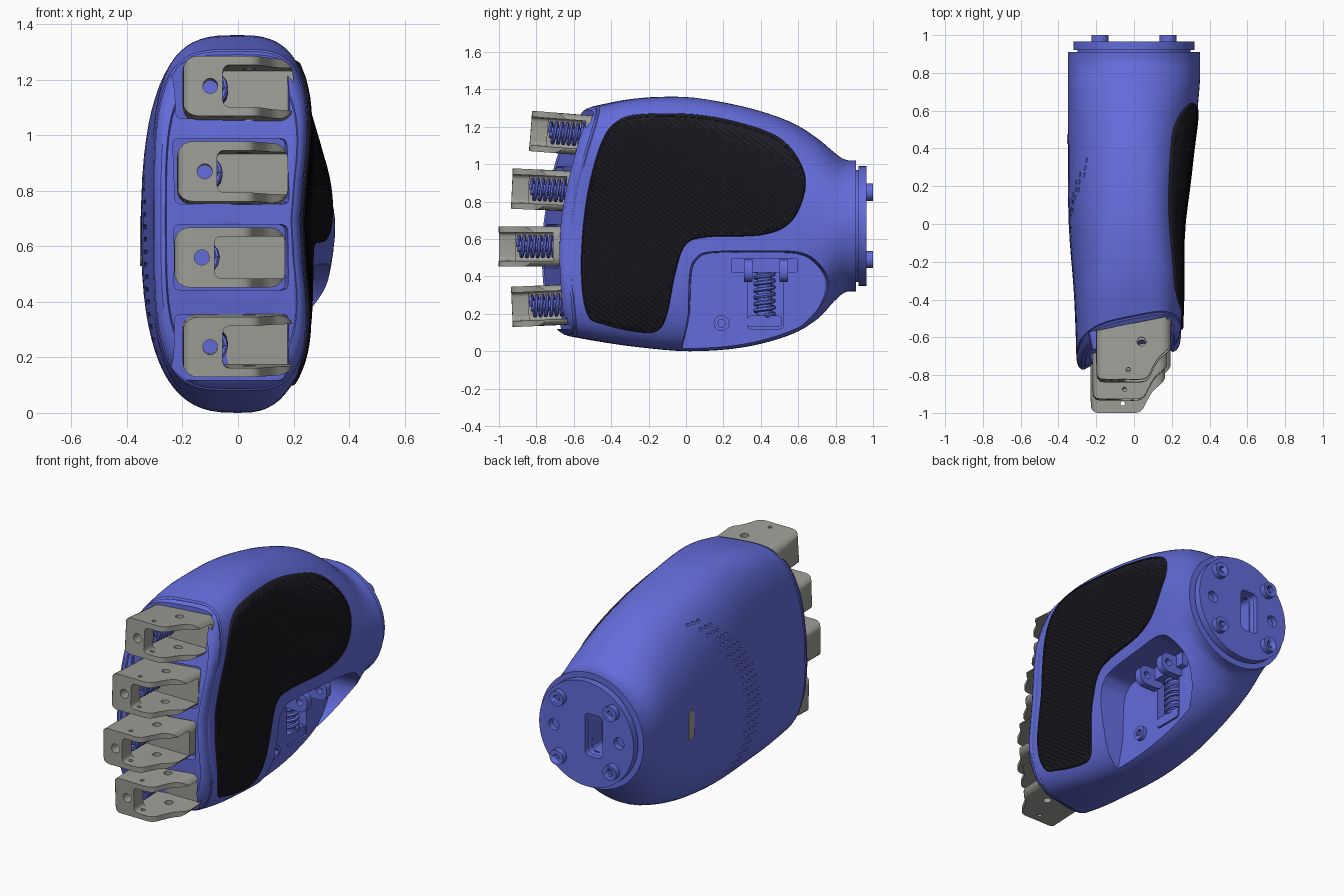
import bpy, bmesh, math
from mathutils import Vector, Matrix
from mathutils.bvhtree import BVHTree

if "Cube" in bpy.data.objects:
    bpy.data.objects.remove(bpy.data.objects["Cube"])

def material(name, rgb):
    m = bpy.data.materials.new(name)
    m.diffuse_color = (*rgb, 1)
    m.use_nodes = True
    m.node_tree.nodes["Principled BSDF"].inputs["Base Color"].default_value = m.diffuse_color
    return m

BLUE = material("blue shell", (0.125, 0.15, 0.70))
BLACK = material("black rubber", (0.013, 0.012, 0.018))
GREY = material("warm grey metal", (0.34, 0.34, 0.31))

def make(name, bm, mat, smooth=True):
    bmesh.ops.recalc_face_normals(bm, faces=bm.faces)
    me = bpy.data.meshes.new(name)
    bm.to_mesh(me)
    bm.free()
    ob = bpy.data.objects.new(name, me)
    bpy.context.collection.objects.link(ob)
    me.materials.append(mat)
    if smooth:
        shade(ob)
    return ob

def pick(ob):
    bpy.ops.object.select_all(action='DESELECT')
    ob.select_set(True)
    bpy.context.view_layer.objects.active = ob

def shade(ob):
    pick(ob)
    bpy.ops.object.shade_smooth_by_angle(angle=math.radians(35))

def boolean(ob, cutter, op='DIFFERENCE'):
    pick(ob)
    m = ob.modifiers.new("cut", 'BOOLEAN')
    m.solver, m.operation, m.object = 'EXACT', op, cutter
    bpy.ops.object.modifier_apply(modifier=m.name)
    bpy.data.objects.remove(cutter)

def place(axis, u, v, w):
    return {'x': (w, u, v), 'y': (u, w, v), 'z': (u, v, w)}[axis]

def add_prism(bm, pts, a, b, axis, grow=1.0):
    # grow scales the far end about the profile centre
    cu = sum(p[0] for p in pts) / len(pts)
    cv = sum(p[1] for p in pts) / len(pts)
    A = [bm.verts.new(place(axis, u, v, a)) for u, v in pts]
    B = [bm.verts.new(place(axis, cu + (u - cu) * grow, cv + (v - cv) * grow, b)) for u, v in pts]
    n = len(pts)
    bm.faces.new(A)
    bm.faces.new(B[::-1])
    for i in range(n):
        bm.faces.new((A[i], B[i], B[(i + 1) % n], A[(i + 1) % n]))

def prism(name, pts, a, b, axis, mat=BLUE, grow=1.0, smooth=True):
    bm = bmesh.new()
    add_prism(bm, pts, a, b, axis, grow)
    return make(name, bm, mat, smooth)

def circle(u, v, r, n=24):
    return [(u + r * math.cos(2 * math.pi * i / n), v + r * math.sin(2 * math.pi * i / n)) for i in range(n)]

def rrect(u0, u1, v0, v1, r, n=5):
    out = []
    for k, (cu, cv) in enumerate(((u1 - r, v1 - r), (u0 + r, v1 - r), (u0 + r, v0 + r), (u1 - r, v0 + r))):
        for i in range(n + 1):
            a = math.pi / 2 * (k + i / n)
            out.append((cu + r * math.cos(a), cv + r * math.sin(a)))
    return out

def catmull(p, t):
    return [0.5 * (2 * q + (r - o) * t + (2 * o - 5 * q + 4 * r - s) * t * t + (3 * q - o - 3 * r + s) * t ** 3)
            for o, q, r, s in zip(*p)]

def smooth_loop(pts, k=5):
    n = len(pts)
    return [tuple(catmull([pts[(i + j - 1) % n] for j in range(4)], s / k)) for i in range(n) for s in range(k)]

def inset(pts, d):
    # moves a clockwise outline inwards by d
    out = []
    for i, p in enumerate(pts):
        t = (Vector(pts[(i + 1) % len(pts)]) - Vector(pts[i - 1])).normalized()
        out.append((p[0] + t.y * d, p[1] - t.x * d))
    return out

def helix(name, centre, axis, r, length, turns, wire):
    cu = bpy.data.curves.new(name, 'CURVE')
    cu.dimensions, cu.bevel_depth, cu.bevel_resolution = '3D', wire, 1
    n = turns * 14
    sp = cu.splines.new('POLY')
    sp.points.add(n)
    for i in range(n + 1):
        a = 2 * math.pi * i / 14
        p = Vector(place(axis, r * math.cos(a), r * math.sin(a), length * i / n)) + Vector(centre)
        sp.points[i].co = (*p, 1)
    ob = bpy.data.objects.new(name, cu)
    bpy.context.collection.objects.link(ob)
    cu.materials.append(BLUE)
    pick(ob)
    bpy.ops.object.convert(target='MESH')
    shade(bpy.context.object)
    return bpy.context.object

# Palm shell: lofted sections (y, z min, z max, x min, x max, squareness)
SECT = [(.91, .32, 1.02, -.35, .35, 2), (.85, .315, 1.025, -.35, .35, 2), (.79, .265, 1.065, -.35, .35, 2),
        (.7, .17, 1.14, -.35, .345, 2.1), (.55, .085, 1.23, -.35, .33, 2.2), (.3, .02, 1.31, -.35, .30, 2.5),
        (0, 0, 1.355, -.345, .275, 2.8), (-.3, .022, 1.36, -.32, .275, 3.2), (-.5, .05, 1.345, -.31, .275, 3.6),
        (-.66, .08, 1.31, -.305, .27, 3.7)]
rings = []
for i in range(len(SECT) - 1):
    four = [SECT[min(max(i + j, 0), len(SECT) - 1)] for j in (-1, 0, 1, 2)]
    rings += [(catmull(four, s / 4), 1) for s in range(4)]
rings.append((SECT[-1], 1))
for y, sc in ((-.664, .985), (-.672, .985), (-.676, .99), (-.7, .96), (-.715, .91), (-.718, .86),
              (-.708, .845), (-.708, .5), (-.708, .2)):
    rings.append(((y, *SECT[-1][1:]), sc))

def front_warp(x, z):
    return 0.2 * x + 0.27 * (z - 0.5) ** 2

SEG = 72
bm = bmesh.new()
loops = []
for (y, z0, z1, x0, x1, e), sc in rings:
    zc, hz = (z0 + z1) / 2, (z1 - z0) / 2
    w = min(max((0.3 - y) / 0.9, 0), 1)
    w = w * w * (3 - 2 * w)
    loop = []
    for k in range(SEG):
        c, s = math.cos(2 * math.pi * k / SEG), math.sin(2 * math.pi * k / SEG)
        x = (x1 if c > 0 else -x0) * math.copysign(abs(c) ** (2 / e), c)
        z = zc + hz * math.copysign(abs(s) ** (2 / e), s)
        if x > 0:   # hollow of the palm
            x -= 0.045 * w * math.exp(-((z - 0.68) / 0.3) ** 2) * c
        x, z = x * sc, zc + (z - zc) * sc
        loop.append(bm.verts.new((x, y + w * front_warp(x, z), z)))
    loops.append(loop)
for a, b in zip(loops, loops[1:]):
    for k in range(SEG):
        bm.faces.new((a[k], a[(k + 1) % SEG], b[(k + 1) % SEG], b[k]))
bm.faces.new(loops[0])
bm.faces.new(loops[-1])
tree = BVHTree.FromBMesh(bm)
body = make("palm_shell", bm, BLUE)

def surf(y, z, side):
    hit = tree.ray_cast(Vector((side, y, z)), Vector((-side, 0, 0)))[0]
    return hit.x if hit else 0.2 * side

# Ribbed grip pad, draped over the palm side, with a smooth border
outline = smooth_loop([(-.53, .2), (-.562, .45), (-.535, .8), (-.46, 1.1), (-.37, 1.23), (-.22, 1.27), (.1, 1.262),
                       (.4, 1.19), (.55, 1.1), (.635, .95), (.625, .81), (.55, .68), (.4, .62), (.12, .61),
                       (0, .57), (-.055, .42), (-.1, .2), (-.15, .11), (-.25, .1), (-.43, .14)], 6)
bm = bmesh.new()
f = bm.faces.new([bm.verts.new((0, y, z)) for y, z in inset(outline, .012)])
bmesh.ops.triangulate(bm, faces=[f])
STEP = 0.011
across, along = Vector((0, .6, .8)), Vector((0, .8, -.6))
for d, step in ((across, STEP), (along, 0.05)):
    for k in range(int(-1.6 / step), int(1.6 / step)):
        bmesh.ops.bisect_plane(bm, geom=bm.verts[:] + bm.edges[:] + bm.faces[:], dist=1e-5,
                               plane_co=d * (k * step), plane_no=d)
for v in bm.verts:
    t = (v.co.dot(across) / STEP) % 2
    v.co.x = surf(v.co.y, v.co.z, 1) + (0.003 if v.is_boundary else 0.006 + 0.004 * abs(t - 1))
pad = make("grip_pad", bm, BLACK, False)
if sum(p.normal.x for p in pad.data.polygons) < 0:
    pad.data.flip_normals()
bm = bmesh.new()
bands = [[bm.verts.new((surf(y, z, 1) + lift, y, z)) for y, z in inset(outline, d)]
         for d, lift in ((0, -.005), (0.002, .006), (.008, .011), (.016, .01), (.02, -.004))]
n = len(outline)
for a, b in zip(bands, bands[1:] + bands[:1]):
    for i in range(n):
        bm.faces.new((a[i], a[(i + 1) % n], b[(i + 1) % n], b[i]))
make("grip_border", bm, BLACK)

# Thumb pocket and the deeper spring well inside it
boolean(body, prism("pocket_cutter", smooth_loop([(0, -.1), (.02, .2), (.03, .42), (.065, .495), (.14, .525), (.4, .527),
        (.6, .52), (.7, .46), (.75, .36), (.7, .22), (.55, .07), (.42, -.1)], 4), .1, .5, 'x', BLUE, 1.07))
boolean(body, prism("well_cutter", rrect(.33, .52, .12, .5, .02), -.04, .3, 'x'))

# Finger data: x, tip y, z, tilt
FINGERS = [(0, -.83, 1.178, -4.5), (-.02, -.93, .87, -2.5), (-.03, -1, .56, 0), (0, -.93, .237, 2.5)]
for x, y, z, tilt in FINGERS:
    cut = prism("slot_cutter", rrect(-.235, .185, -.118, .118, .02, 2), -.3, .06, 'y', smooth=False)
    cut.matrix_world = Matrix.Translation((0, -.71 + .27 * (z - .5) ** 2, z)) @ Matrix.Rotation(math.atan(.2), 4, 'Z')
    boolean(body, cut)

# Vent dimples on the back of the hand
bm = bmesh.new()
for i in range(24):
    z = 0.13 + i * 0.045
    for j in range(4 if 4 < i < 18 else 3):
        y = -.25 + .5 * ((z - .45) / .72) ** 2 * (1 if z > .45 else 1.5) + j * .04 + (i % 2) * .015
        s = surf(y, z, -1)
        add_prism(bm, rrect(y - .013, y + .013, z - .008, z + .008, .0079, 2), s - .03, s + .015, 'x')
boolean(body, make("vent_cutter", bm, BLUE, False))

# Wrist flange with neck groove, cable slot, holes and bolts
flange = prism("wrist_flange", circle(0, .67, .32, 64), .922, .965, 'y')
neck = prism("flange_neck", circle(0, .67, .3, 64), .89, .93, 'y')
for part in (body, neck, flange):
    boolean(part, prism("cable_cutter", rrect(-.11, .01, .54, .8, .03), .8, 1.1, 'y'))
for s in (-1, 1):
    boolean(flange, prism("hole_cutter", circle(s * .22, .67, .035), .93, 1.1, 'y'))
    for t in (-1, 1):
        bolt = prism("flange_bolt", circle(s * .18, .67 + t * .18, .046), .93, 1.0, 'y')
        boolean(bolt, prism("hex_cutter", circle(s * .18, .67 + t * .18, .022, 6), .975, 1.1, 'y'))
shade(body)
shade(flange)

# Indicator slot on the back
s = surf(.45, .62, -1)
prism("back_indicator", rrect(.425, .475, .53, .71, .024), s - .004, s + .03, 'x', GREY)

# Finger knuckle brackets with return springs
for i, (x, y, z, tilt) in enumerate(FINGERS):
    bracket = prism("finger_bracket", rrect(-.2, .2, -.108, .108, .055), -.01, .4, 'y', GREY)
    plan = smooth_loop([(-.16, 0), (-.05, 0), (.04, 0), (.075, .018), (.095, .055), (.13, .115), (.18, .16),
                        (.2, .21), (.2, .3), (.198, .37), (0, .325), (-.195, .28), (-.2, .15), (-.198, .04), (-.188, .012)], 3)
    boolean(bracket, prism("plan_cutter", plan, -.2, .2, 'z'), 'INTERSECT')
    boolean(bracket, prism("mouth_cutter", rrect(-.055, .4, -.076, .076, .025), -.1, .29, 'y'))
    boolean(bracket, prism("spring_cutter", rrect(-.175, .1, -.076, .076, .025), .09, .29, 'y'))
    boolean(bracket, prism("rod_cutter", circle(-.1, 0, .027), -.1, .2, 'y'))
    for u, v, r in ((.04, .2, .024), (-.03, .05, .012)):
        boolean(bracket, prism("pin_cutter", circle(u, v, r, 16), -.3, .3, 'z'))
    shade(bracket)
    spring = helix("finger_spring", (-.1, .1, 0), 'y', .055, .2, 7, .01)
    rod = prism("finger_rod", circle(-.1, 0, .03, 16), .1, .34, 'y')
    for ob in (bracket, spring, rod):
        ob.matrix_world = Matrix.Translation((x, y, z)) @ Matrix.Rotation(math.radians(tilt), 4, 'X')

# Thumb hinge inside the pocket
prism("thumb_mount", rrect(.24, .6, .42, .5, .015), .07, .14, 'x')
for y in (.31, .5):
    lug = prism("thumb_lug", rrect(.08, .25, .37, .49, .05), y, y + .045, 'y')
    boolean(lug, prism("lug_cutter", circle(.2, .43, .022, 16), y - .1, y + .1, 'y'))
    shade(lug)
prism("thumb_base", rrect(.33, .51, .13, .19, .012), -.045, .1, 'x')
prism("thumb_rod", circle(.05, .42, .04), .16, .45, 'z')
helix("thumb_spring", (.05, .42, .19), 'z', .05, .25, 7, .012)
boss = prism("pocket_screw", circle(.19, .15, .042), .07, .125, 'x')
boolean(boss, prism("screw_cutter", circle(.19, .15, .022, 6), .1, .3, 'x'))
shade(boss)
